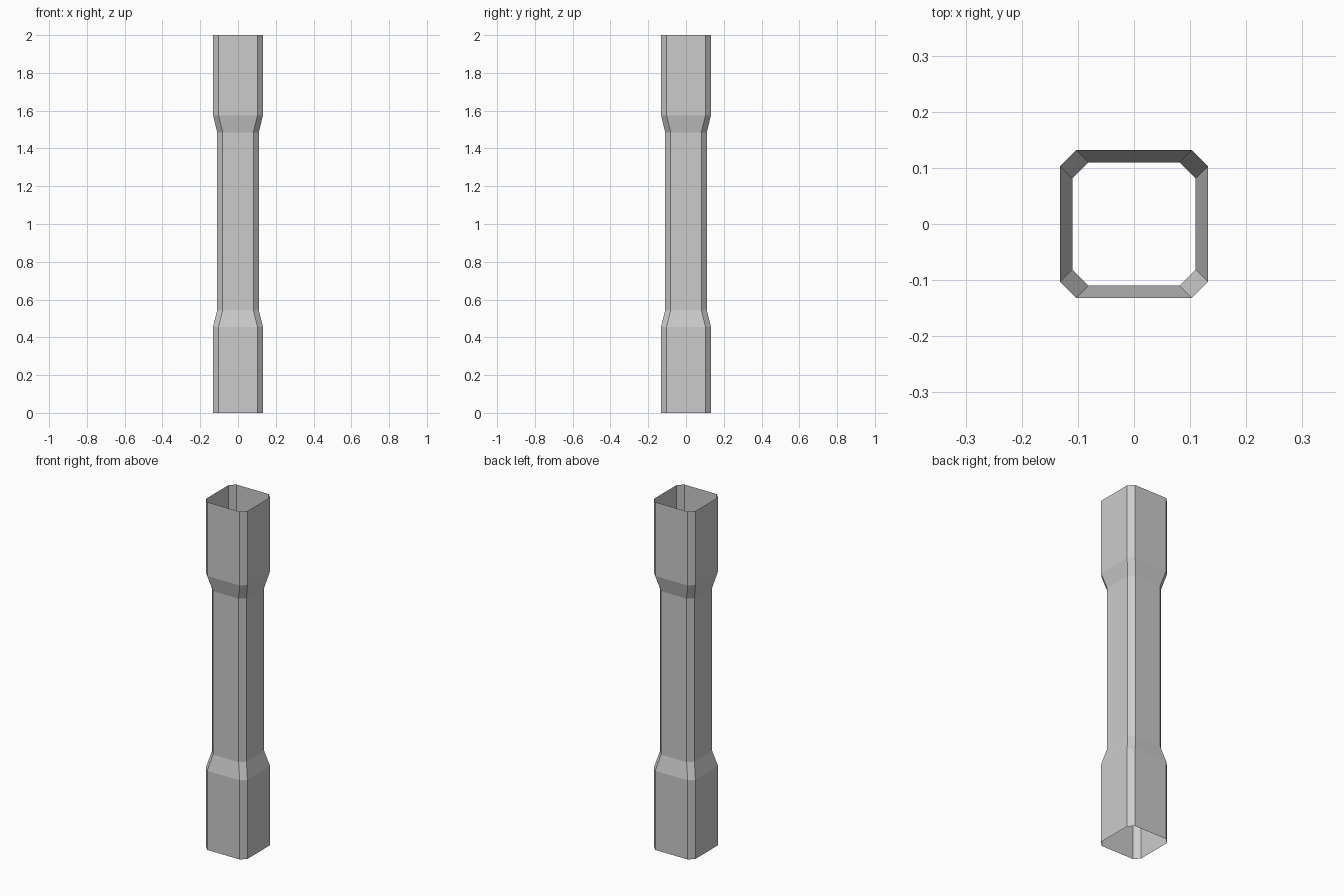
import bpy, bmesh

if "Cube" in bpy.data.objects:
    bpy.data.objects.remove(bpy.data.objects["Cube"])

# Single colour
grey = bpy.data.materials.new("light_grey")
grey.diffuse_color = (0.6, 0.6, 0.6, 1.0)
grey.use_nodes = True
grey.node_tree.nodes["Principled BSDF"].inputs["Base Color"].default_value = grey.diffuse_color

CHAMFER = 0.029
# (height, half width) of each cross-section, bottom to top
SECTIONS = [(0.0, 0.132), (0.455, 0.132), (0.545, 0.11),
            (1.485, 0.11), (1.575, 0.132), (2.0, 0.132)]


def chamfered_square(half):
    """Eight corners, counter-clockwise seen from above."""
    c = half - CHAMFER
    pts = []
    x0, y0, x1, y1 = half, -c, half, c
    for _ in range(4):
        pts += [(x0, y0), (x1, y1)]
        x0, y0, x1, y1 = -y0, x0, -y1, x1
    return pts


# Open-ended hollow tube with a narrower middle
bm = bmesh.new()
rings = [[bm.verts.new((x, y, z)) for x, y in chamfered_square(h)]
         for z, h in SECTIONS]
for low, high in zip(rings, rings[1:]):
    for i in range(8):
        j = (i + 1) % 8
        bm.faces.new((low[i], low[j], high[j], high[i]))

mesh = bpy.data.meshes.new("hollow_column")
bm.to_mesh(mesh)
bm.free()
mesh.materials.append(grey)
column = bpy.data.objects.new("hollow_column", mesh)
bpy.context.collection.objects.link(column)
